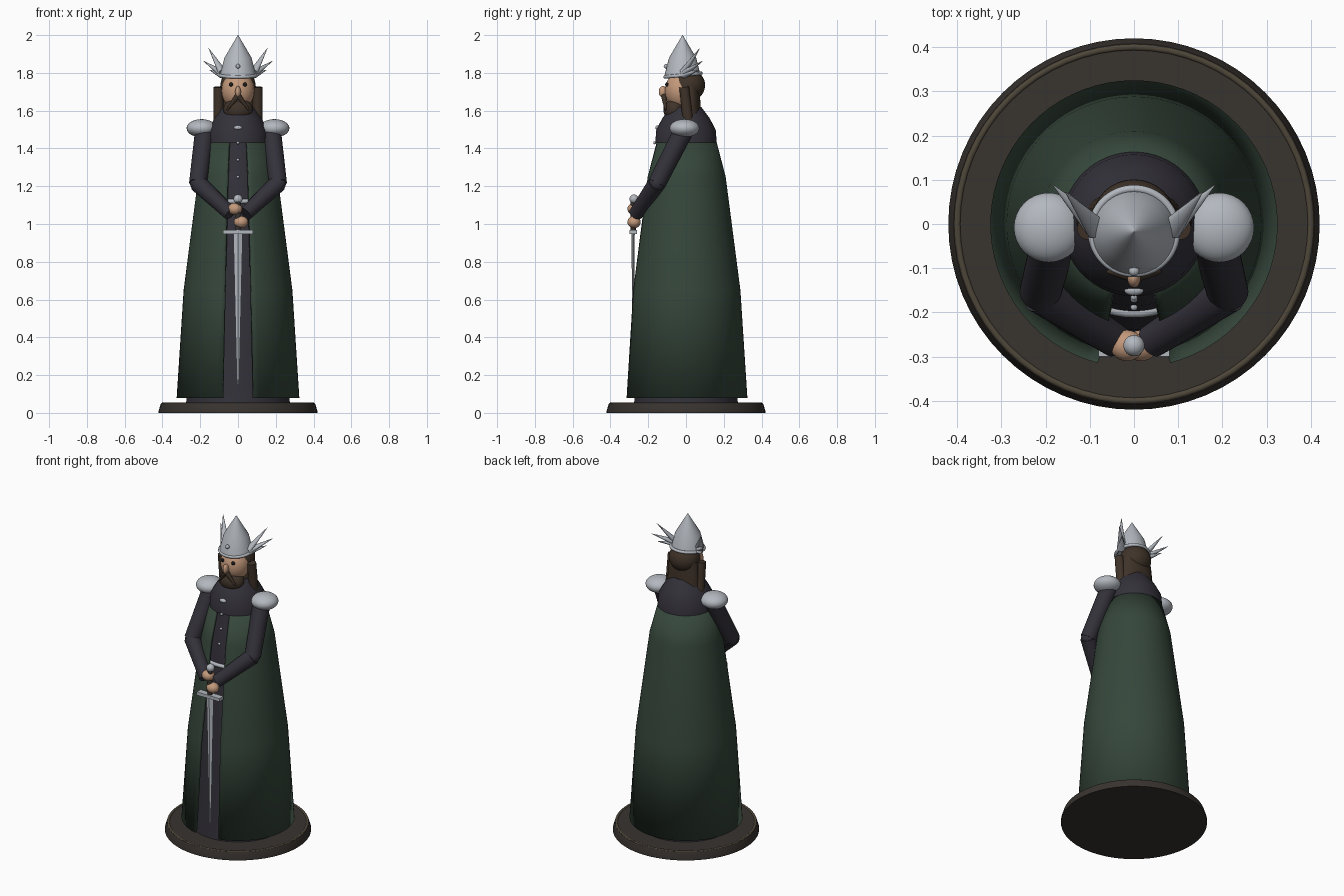
import bpy, bmesh
from math import sin, cos, pi, asin, radians
from mathutils import Vector, Matrix

if "Cube" in bpy.data.objects:
    bpy.data.objects.remove(bpy.data.objects["Cube"])


def material(name, rgb):
    m = bpy.data.materials.new(name)
    m.diffuse_color = (*rgb, 1)
    m.use_nodes = True
    m.node_tree.nodes["Principled BSDF"].inputs["Base Color"].default_value = m.diffuse_color
    return m


GREEN = material("green_cloth", (0.036, 0.062, 0.043))
DARK = material("dark_cloth", (0.034, 0.031, 0.042))
HAIR = material("brown_hair", (0.05, 0.033, 0.022))
SKIN = material("skin", (0.55, 0.32, 0.2))
STEEL = material("steel", (0.45, 0.48, 0.52))
WOOD = material("dark_wood", (0.04, 0.033, 0.028))
TRIM = material("trim", (0.075, 0.06, 0.04))
BLACK = material("eye_dark", (0.012, 0.01, 0.01))


def finish(name, bm, mat, angle=35):
    me = bpy.data.meshes.new(name)
    bm.to_mesh(me)
    bm.free()
    ob = bpy.data.objects.new(name, me)
    bpy.context.collection.objects.link(ob)
    me.materials.append(mat)
    bpy.ops.object.select_all(action='DESELECT')
    ob.select_set(True)
    bpy.context.view_layer.objects.active = ob
    bpy.ops.object.shade_smooth_by_angle(angle=radians(angle))
    return ob


def lathe(name, profile, mat, y=0.0, gap=None, seg=64):
    """Revolve (r, z, half gap width) rows; with gap=True the front stays open."""
    bm = bmesh.new()
    rings = []
    for row in profile:
        r, z = row[:2]
        g = asin(row[2] / r) if gap else 0
        n = seg + 1 if gap else seg
        rings.append([bm.verts.new((r * cos(t), y + r * sin(t), z)) for t in
                      [-pi / 2 + g + (2 * pi - 2 * g) * i / seg for i in range(n)]])
    for a, b in zip(rings, rings[1:]):
        for i in range(seg):
            j = (i + 1) % len(a)
            bm.faces.new((a[i], a[j], b[j], b[i]))
    if not gap:
        bm.faces.new(rings[0][::-1])
        bm.faces.new(rings[-1])
    return finish(name, bm, mat)


def ball(name, loc, radii, mat):
    bm = bmesh.new()
    bmesh.ops.create_uvsphere(bm, u_segments=32, v_segments=20, radius=1)
    bm.transform(Matrix.Translation(loc) @ Matrix.Diagonal((*radii, 1)))
    return finish(name, bm, mat)


def limb(name, a, b, r1, r2, mat, flat=1.0, seg=28):
    a, b = Vector(a), Vector(b)
    d = b - a
    bm = bmesh.new()
    bmesh.ops.create_cone(bm, cap_ends=True, segments=seg, radius1=r1, radius2=r2, depth=d.length)
    rot = d.to_track_quat('Z', 'Y').to_matrix().to_4x4()
    bm.transform(Matrix.Translation((a + b) / 2) @ rot @ Matrix.Diagonal((1, flat, 1, 1)))
    return finish(name, bm, mat)


def ring(name, loc, major, minor, mat, tilt=0.0):
    bpy.ops.mesh.primitive_torus_add(location=loc, rotation=(tilt, 0, 0), major_radius=major,
                                     minor_radius=minor, major_segments=64, minor_segments=12)
    ob = bpy.context.object
    ob.name = name
    ob.data.materials.append(mat)
    bpy.ops.object.shade_smooth_by_angle(angle=radians(60))


# Plinth
lathe("plinth", [(0.42, 0), (0.42, 0.012), (0.408, 0.05)], WOOD)
ring("plinth_rim", (0, 0, 0.046), 0.4, 0.008, TRIM)

# Robe, open cloak, mantle and belt
lathe("robe", [(0.275, 0.05), (0.266, 0.15), (0.24, 0.65), (0.2, 1.1), (0.185, 1.25), (0.14, 1.46)], DARK)
cloak = lathe("cloak", [(0.325, 0.08, 0.082), (0.288, 0.65, 0.07), (0.21, 1.25, 0.055),
                        (0.158, 1.45, 0.047)], GREEN, gap=True)
solid = cloak.modifiers.new("thickness", 'SOLIDIFY')
solid.thickness, solid.offset = 0.016, -1
lathe("mantle", [(0.163, 1.43), (0.157, 1.5), (0.125, 1.56), (0.08, 1.62)], DARK)
ring("belt", (0, 0, 1.12), 0.2, 0.012, STEEL)
ball("brooch", (0, -0.15, 1.51), (0.022, 0.012, 0.012), STEEL)
for i, (z, y) in enumerate([(1.43, -0.165), (1.34, -0.17), (1.25, -0.188)]):
    ball(f"button_{i}", (0, y, z), (0.008, 0.008, 0.008), STEEL)

# Arms and shoulder plates
for s, side in ((-1, "left"), (1, "right")):
    elbow = Vector((s * 0.212, -0.155, 1.215))
    ball(f"shoulder_plate_{side}", (s * 0.193, -0.008, 1.507), (0.079, 0.079, 0.048), STEEL)
    limb(f"upper_arm_{side}", (s * 0.175, -0.01, 1.5), elbow, 0.052, 0.047, DARK)
    limb(f"forearm_{side}", elbow, (s * 0.04, -0.265, 1.055), 0.047, 0.038, DARK)
    ball(f"elbow_{side}", elbow, (0.042, 0.042, 0.042), DARK)
ball("upper_hand", (-0.016, -0.275, 1.08), (0.038, 0.035, 0.032), SKIN)
ball("lower_hand", (0.016, -0.275, 1.01), (0.038, 0.035, 0.032), SKIN)

# Sword
SY = -0.28
ball("pommel", (0, -0.275, 1.132), (0.024, 0.024, 0.024), STEEL)
limb("grip", (0, SY, 0.95), (0, SY, 1.13), 0.014, 0.014, WOOD)
bm = bmesh.new()
bmesh.ops.create_cube(bm, size=1)
bm.transform(Matrix.Translation((0, SY, 0.957)) @ Matrix.Diagonal((0.16, 0.04, 0.02, 1)))
finish("crossguard", bm, STEEL)
bm = bmesh.new()
bmesh.ops.create_cone(bm, cap_ends=True, segments=4, radius1=0.006, radius2=0.025, depth=0.8)
bm.transform(Matrix.Translation((0, SY, 0.55)) @ Matrix.Diagonal((1, 0.35, 1, 1)))
finish("blade", bm, STEEL, 10)

# Head and face
ball("head", (0, -0.025, 1.705), (0.087, 0.087, 0.1), SKIN)
ball("nose", (0, -0.122, 1.7), (0.015, 0.022, 0.03), SKIN)
ball("beard", (0, -0.06, 1.605), (0.078, 0.06, 0.062), HAIR)
limb("neck", (0, -0.01, 1.58), (0, -0.01, 1.68), 0.06, 0.06, SKIN)
for s, side in ((-1, "left"), (1, "right")):
    ball(f"eye_{side}", (s * 0.037, -0.101, 1.738), (0.011, 0.009, 0.011), BLACK)
    limb(f"moustache_{side}", (0, -0.117, 1.68), (s * 0.058, -0.108, 1.605), 0.016, 0.005, HAIR)
    limb(f"side_hair_{side}", (s * 0.103, 0.012, 1.53), (s * 0.103, -0.01, 1.725), 0.028, 0.026, HAIR)

# Hair
ball("hair_cap", (0, 0.013, 1.735), (0.093, 0.088, 0.085), HAIR)
bm = bmesh.new()
bmesh.ops.create_cone(bm, cap_ends=True, segments=32, radius1=0.11, radius2=0.095, depth=0.19)
bm.transform(Matrix.Translation((0, 0.025, 1.635)) @ Matrix.Diagonal((1, 0.5, 1, 1)))
finish("back_hair", bm, HAIR)

# Winged helm
lathe("helm", [(0.096, 1.785), (0.072, 1.88), (0.001, 2.0)], STEEL, y=-0.018)
ring("helm_band", (0, -0.016, 1.788), 0.096, 0.009, STEEL, radians(6))
ball("helm_gem", (0, -0.106, 1.835), (0.012, 0.012, 0.012), STEEL)
tips = [(0.155, 0.072, 1.93), (0.183, 0.088, 1.863), (0.15, 0.07, 1.815)]
for s, side in ((-1, "left"), (1, "right")):
    for i, (x, y, z) in enumerate(tips):
        limb(f"helm_wing_{side}_{i}", (s * 0.083, -0.012, 1.805 - 0.008 * i), (s * x, y, z),
             0.026, 0.001, STEEL, flat=0.7, seg=20)
